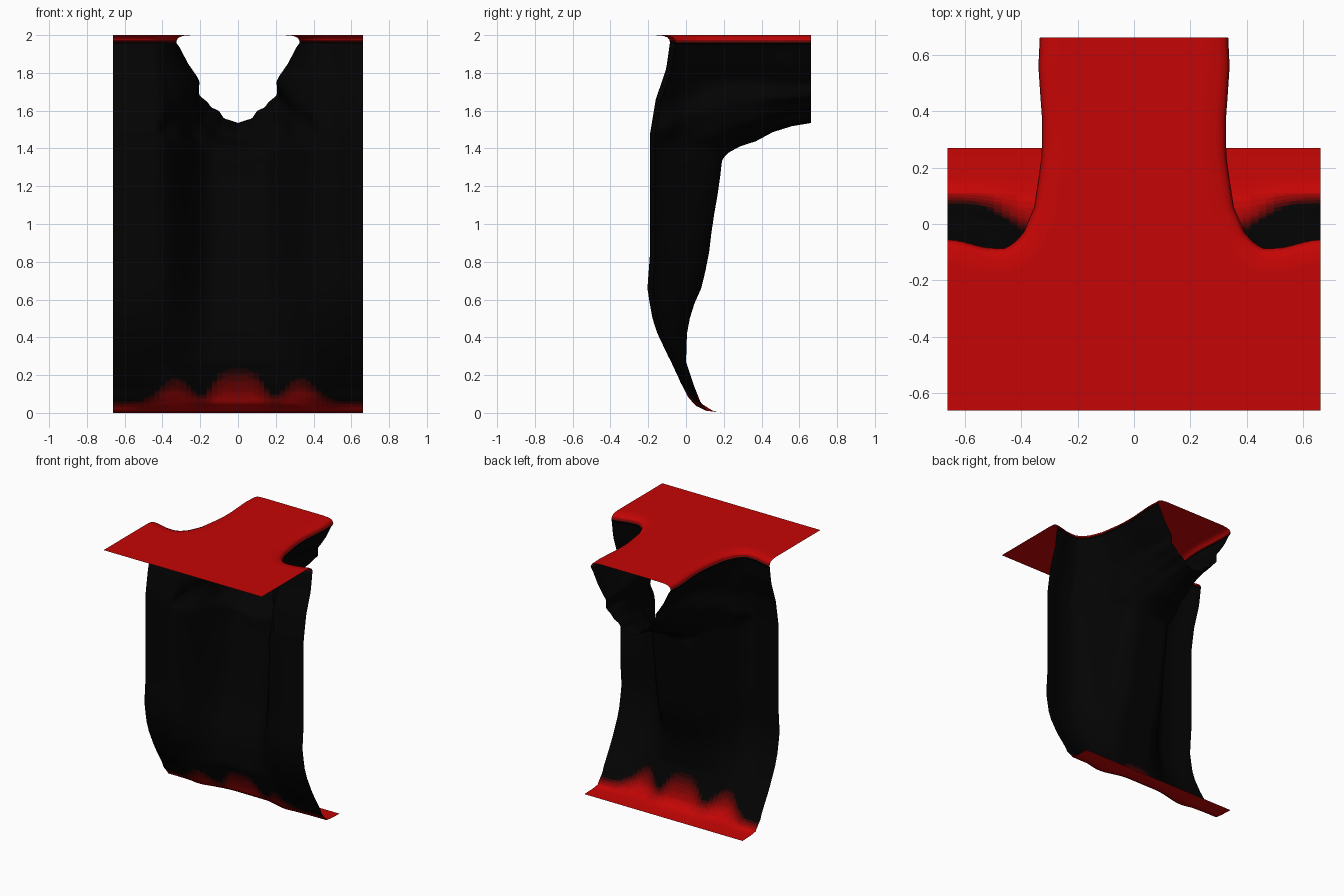
import bpy, bmesh, math

if "Cube" in bpy.data.objects:
    bpy.data.objects.remove(bpy.data.objects["Cube"])

# (z, y) cliff profiles: recessed flank and bulging centre
FLANK = [(0, .27), (.004, .165), (.012, .1), (.035, .045), (.08, 0), (.16, -.04), (.27, -.08),
         (.46, -.17), (.65, -.205), (.85, -.19), (1.48, -.19), (1.66, -.16), (1.82, -.105), (1.96, -.085)]
CENTRE = [(0, .27), (.004, .17), (.012, .14), (.05, .08), (.15, .04), (.27, 0), (.42, .005), (.5, .02),
          (.58, .045), (.67, .085), (.83, .12), (1, .14), (1.2, .175), (1.33, .19), (1.96, .19)]
# (x, z) half outline of the open end of the outcrop
MOUTH = [(.33, 1.96), (.31, 1.93), (.27, 1.85), (.23, 1.79), (.2, 1.75), (.2, 1.685), (.16, 1.65),
         (.14, 1.62), (.1, 1.6), (.075, 1.56), (.03, 1.545), (0, 1.535)]
# rings outward from the mouth: (spread at lip, spread at keel, minimum y)
RINGS = [(.015, 0, .663), (.03, .06, .56), (.01, .17, .46), (-.01, .34, .37), (-.01, .43, .29), (.0, .54, .23),
         (.025, .68, .17), (.075, .78, .06), (.19, .83, -.03), (.33, .87, -.09), (.5, .91, -.3),
         (.75, .95, -.5), (1, 1, -.7)]
N, SUB, JOIN, W = 24, 3, 1.25, .663


def lookup(table, z):
    for (a, ya), (b, yb) in zip(table, table[1:]):
        if z <= b:
            return ya + (yb - ya) * (z - a) / (b - a)
    return table[-1][1]


def smooth(t):
    t = min(1, max(0, t))
    return t * t * (3 - 2 * t)


def soft_max(a, b, k=.05):
    h = max(k - abs(a - b), 0) / k
    return max(a, b) + h * h * k / 4


def cliff_y(x, z):
    s, c = lookup(FLANK, z), lookup(CENTRE, z)
    s += .03 * smooth((x - .5) / .16) * smooth(z / .3)
    # softer foot towards the ends
    s += .05 * smooth((x - .3) / .3) * smooth(z / .04) * smooth((.3 - z) / .2)
    return s + (c - s) * smooth((.43 - x) / .31)


def resample(pts, n):
    d = [0]
    for p, q in zip(pts, pts[1:]):
        d.append(d[-1] + math.dist(p, q))
    xs = [(a, p[0]) for a, p in zip(d, pts)]
    zs = [(a, p[1]) for a, p in zip(d, pts)]
    return [(lookup(xs, d[-1] * i / n), lookup(zs, d[-1] * i / n)) for i in range(n + 1)]


def material(name, rgb):
    m = bpy.data.materials.new(name)
    m.diffuse_color = (*rgb, 1)
    m.use_nodes = True
    m.node_tree.nodes["Principled BSDF"].inputs["Base Color"].default_value = m.diffuse_color
    return m


ROCK, RED = (.001, .001, .001), (.56, .0015, .0015)
SHADES = 12
mats = [material(f"ground_shade_{i}", [a + (b - a) * (i / (SHADES - 1)) ** 1.5 for a, b in zip(ROCK, RED)])
        for i in range(SHADES)]


def finish(name, bm):
    bmesh.ops.remove_doubles(bm, verts=bm.verts, dist=.0005)
    me = bpy.data.meshes.new(name)
    bm.to_mesh(me)
    bm.free()
    ob = bpy.data.objects.new(name, me)
    bpy.context.collection.objects.link(ob)
    for m in mats:
        me.materials.append(m)
    for p in me.polygons:
        p.use_smooth = True
    mod = ob.modifiers.new("mirror", 'MIRROR')
    mod.merge_threshold = .001


def skin(bm, rows, shade):
    vs = [[bm.verts.new(p) for p in r] for r in rows]
    for a, b in zip(vs, vs[1:]):
        for i in range(len(a) - 1):
            f = bm.faces.new((a[i], b[i], b[i + 1], a[i + 1]))
            c = f.calc_center_median()
            f.material_index = round((SHADES - 1) * min(1, max(0, shade(c.x, c.z))))


# upper cliff and outcrop: nested rings from the mouth to a squared outline
inner = resample(MOUTH, 2 * N)
outer = [(W, 1.96 - (1.96 - JOIN) * i / N) for i in range(N)] + \
        [(W * (1 - i / N), JOIN) for i in range(N + 1)]
table = []
for a, b in zip(RINGS, RINGS[1:]):
    table += [[p + (q - p) * k / SUB for p, q in zip(a, b)] for k in range(SUB)]
table.append(RINGS[-1])
rings = []
for lip, keel, y in table:
    ring = []
    for j in range(2 * N + 1):
        m = lip + (keel - lip) * smooth((j / (2 * N) - .35) / .65)
        x, z = [p + (q - p) * m for p, q in zip(inner[j], outer[j])]
        ring.append((x, soft_max(y, cliff_y(x, z)), z))
    rings.append(ring)
bm = bmesh.new()
skin(bm, rings, lambda x, z: 0)

# lower cliff with the flared foot, red creeping up its middle
heights = [0, .004, .012, .024] + [.035 + .0125 * i for i in range(20)] + \
          [.3, .34, .42, .5, .58, .66, .75, .85, .95, 1.05, 1.15, JOIN]
foot = [[(W * (1 - i / N), cliff_y(W * (1 - i / N), z), z) for i in range(N + 1)]
        for z in reversed(heights)]


def foot_shade(x, z):
    reach = .065 + .18 * math.exp(-(x / .15) ** 4) + .13 * math.exp(-((x - .33) / .11) ** 2)
    return (reach - z) / (reach * .9)


skin(bm, foot, foot_shade)

# rounded lip rolling onto the top
lip = [r[0] for r in rings]
rows = [lip]
for off, z in [(.003, 1.975), (.012, 1.987), (.035, 1.996), (.08, 2)]:
    row = []
    for i, (x, y, _) in enumerate(lip):
        p, q = lip[max(i - 2, 0)], lip[min(i + 2, len(lip) - 1)]
        dx, dy = q[0] - p[0], q[1] - p[1]
        if i == 0:
            dx, dy = 0, -1
        if i == len(lip) - 1:
            dx, dy = 1, 0
        d = math.hypot(dx, dy)
        row.append((x + dy / d * off, y - dx / d * off, z))
    rows.append(row)
skin(bm, rows[::-1], lambda x, z: (z - 1.95) / .035)
finish("cliff_face", bm)

# flat top
bm = bmesh.new()
outline = [(0, W, 2)] + rows[-1] + [(W, -W, 2), (0, -W, 2)]
f = bm.faces.new([bm.verts.new(p) for p in reversed(outline)])
f.normal_update()
if f.normal.z < 0:
    f.normal_flip()
f.material_index = SHADES - 1
bmesh.ops.triangulate(bm, faces=[f])
finish("top_ground", bm)
